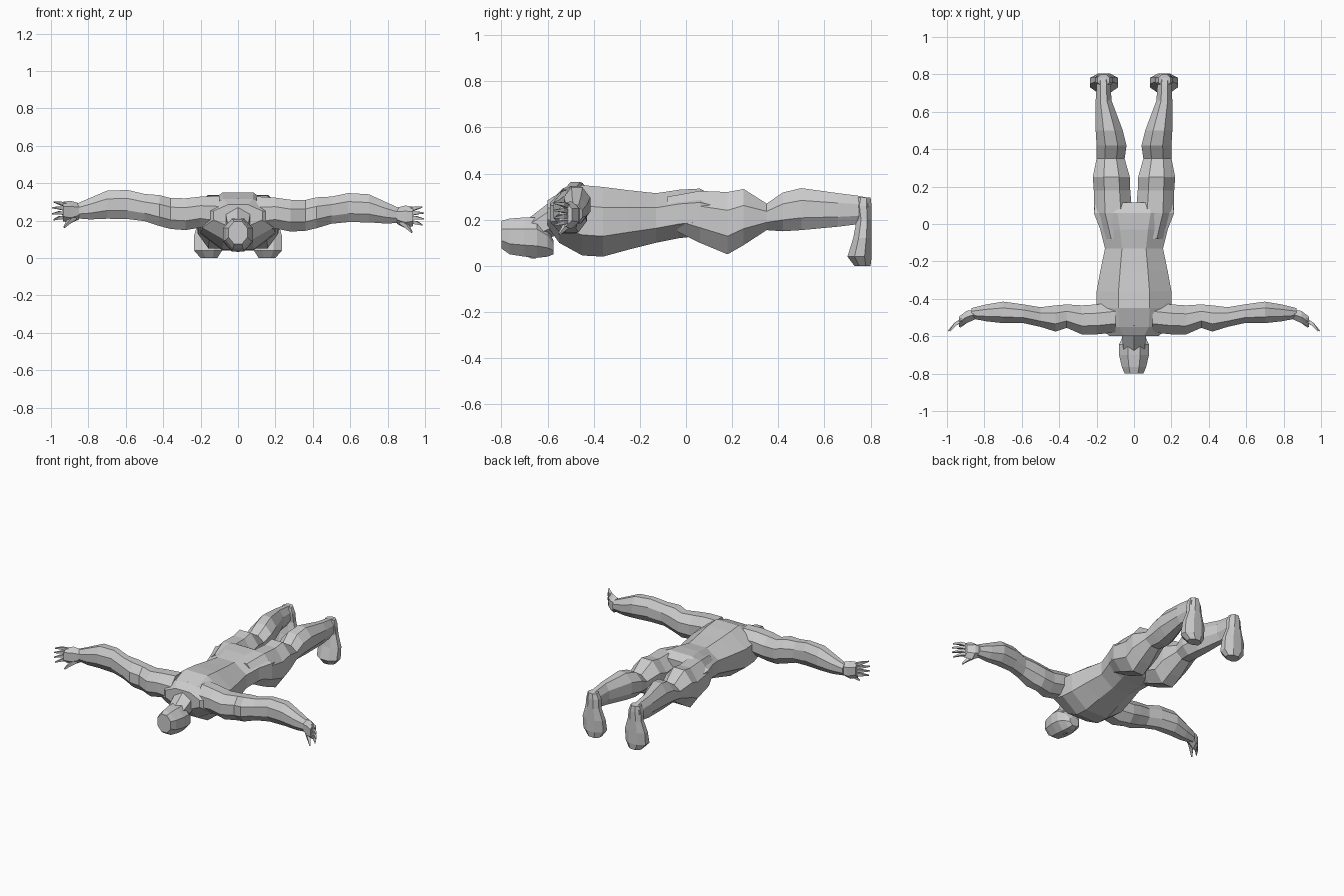
import bpy, bmesh, math
from mathutils import Vector


def build(name, rings):
    # skin a list of equal-sized vertex rings and cap both ends
    bm = bmesh.new()
    vs = [[bm.verts.new(p) for p in r] for r in rings]
    n = len(vs[0])
    for a, b in zip(vs, vs[1:]):
        for i in range(n):
            j = (i + 1) % n
            bm.faces.new((a[i], a[j], b[j], b[i]))
    bm.faces.new(vs[0][::-1])
    bm.faces.new(vs[-1])
    bmesh.ops.recalc_face_normals(bm, faces=bm.faces)
    me = bpy.data.meshes.new(name)
    bm.to_mesh(me)
    bm.free()
    ob = bpy.data.objects.new(name, me)
    bpy.context.collection.objects.link(ob)
    return ob


def loft(name, axis, sections, n=8, side=1, tilt=0.0):
    # each section: position on axis, then min/max of the other two axes
    rings = []
    k = math.cos(math.pi / n)
    for t, a0, a1, b0, b1 in sections:
        ring = []
        for i in range(n):
            ang = 2 * math.pi * (i + 0.5) / n
            a = (a0 + a1) / 2 + (a1 - a0) / 2 * math.cos(ang) / k
            b = (b0 + b1) / 2 + (b1 - b0) / 2 * math.sin(ang) / k
            x, y, z = {'x': (t, a, b), 'y': (a, t, b), 'z': (a, b, t)}[axis]
            ring.append((x * side, y, z - side * tilt * x))
        rings.append(ring)
    return build(name, rings)


def rod(name, points, radii, side, tilt, n=4):
    # tapered finger along a bent path
    pts = [Vector(p) for p in points]
    d = (pts[-1] - pts[0]).normalized()
    u = d.cross(Vector((0, 0, 1))).normalized()
    v = d.cross(u)
    rings = []
    for p, r in zip(pts, radii):
        ring = []
        for i in range(n):
            a = 2 * math.pi * (i + 0.5) / n
            q = p + (u * math.cos(a) + v * math.sin(a)) * r
            ring.append((q.x * side, q.y, q.z - side * tilt * q.x))
        rings.append(ring)
    return build(name, rings)


# torso, face down
torso = [(-.60, .13, .17, .285), (-.55, .19, .10, .315), (-.45, .20, .045, .35),
         (-.36, .20, .04, .342), (-.25, .18, .07, .328), (-.13, .155, .10, .315),
         (-.03, .18, .12, .33), (.06, .215, .13, .335), (.115, .205, .16, .305)]
loft("torso", 'y', [(y, -w, w, lo, hi) for y, w, lo, hi in torso])

# neck and head
loft("neck", 'y', [(-.54, -.08, .08, .15, .31), (-.60, -.065, .065, .13, .26),
                   (-.68, -.055, .055, .10, .20)], 6)
head = [(-.80, .05, .075, .195), (-.765, .065, .05, .205), (-.70, .08, .04, .21),
        (-.645, .08, .035, .21), (-.60, .06, .04, .17), (-.575, .035, .05, .11)]
loft("head", 'y', [(y, -w, w, lo, hi) for y, w, lo, hi in head])
build("nose", [[(-.018, -.645, .05), (.018, -.645, .05), (0, -.71, .05)],
               [(-.006, -.65, .031), (.006, -.65, .031), (0, -.67, .031)]])

leg = [(-.08, .03, .16, .17, .30), (.06, .01, .215, .10, .325), (.18, .02, .215, .05, .32),
       (.25, .022, .22, .09, .333), (.35, .05, .20, .155, .27), (.42, .04, .20, .15, .318),
       (.50, .06, .205, .155, .337), (.66, .12, .205, .17, .315), (.74, .125, .20, .18, .305),
       (.79, .13, .20, .20, .295)]
foot = [(0, .11, .20, .73, .80), (.04, .085, .235, .70, .805), (.12, .085, .235, .725, .805),
        (.20, .11, .21, .74, .805), (.26, .115, .205, .73, .805), (.297, .13, .195, .74, .80)]
arm = [(.10, -.58, -.42, .14, .33), (.20, -.59, -.43, .16, .325), (.28, -.59, -.435, .145, .315),
       (.36, -.555, -.43, .15, .315), (.42, -.575, -.435, .165, .33), (.50, -.55, -.445, .19, .335),
       (.59, -.53, -.43, .20, .355), (.70, -.53, -.415, .20, .35), (.79, -.52, -.43, .195, .31),
       (.87, -.505, -.45, .20, .275)]
palm = [(.85, -.51, -.455, .20, .275), (.895, -.53, -.465, .18, .285), (.935, -.55, -.495, .19, .28)]

# limbs on both sides; one arm is held slightly higher
for side, tag in ((1, "right"), (-1, "left")):
    tilt = 0.014
    loft(tag + "_leg", 'y', leg, 8, side)
    loft(tag + "_foot", 'z', foot, 8, side)
    loft(tag + "_arm", 'x', arm, 8, side, tilt)
    loft(tag + "_palm", 'x', palm, 6, side, tilt)
    for i in range(4):
        z0, z1 = .205 + i * .021, .19 + i * .032
        x1 = .985 + (.008 if i in (1, 2) else 0)
        rod(f"{tag}_finger_{i + 1}", [(.915, -.51, z0), (.955, -.535, (z0 + z1) / 2 + .004),
            (x1, -.572, z1)], (.014, .012, .004), side, tilt)
    rod(tag + "_thumb", [(.875, -.50, .205), (.905, -.525, .18), (.93, -.55, .15)],
        (.018, .014, .005), side, tilt)
